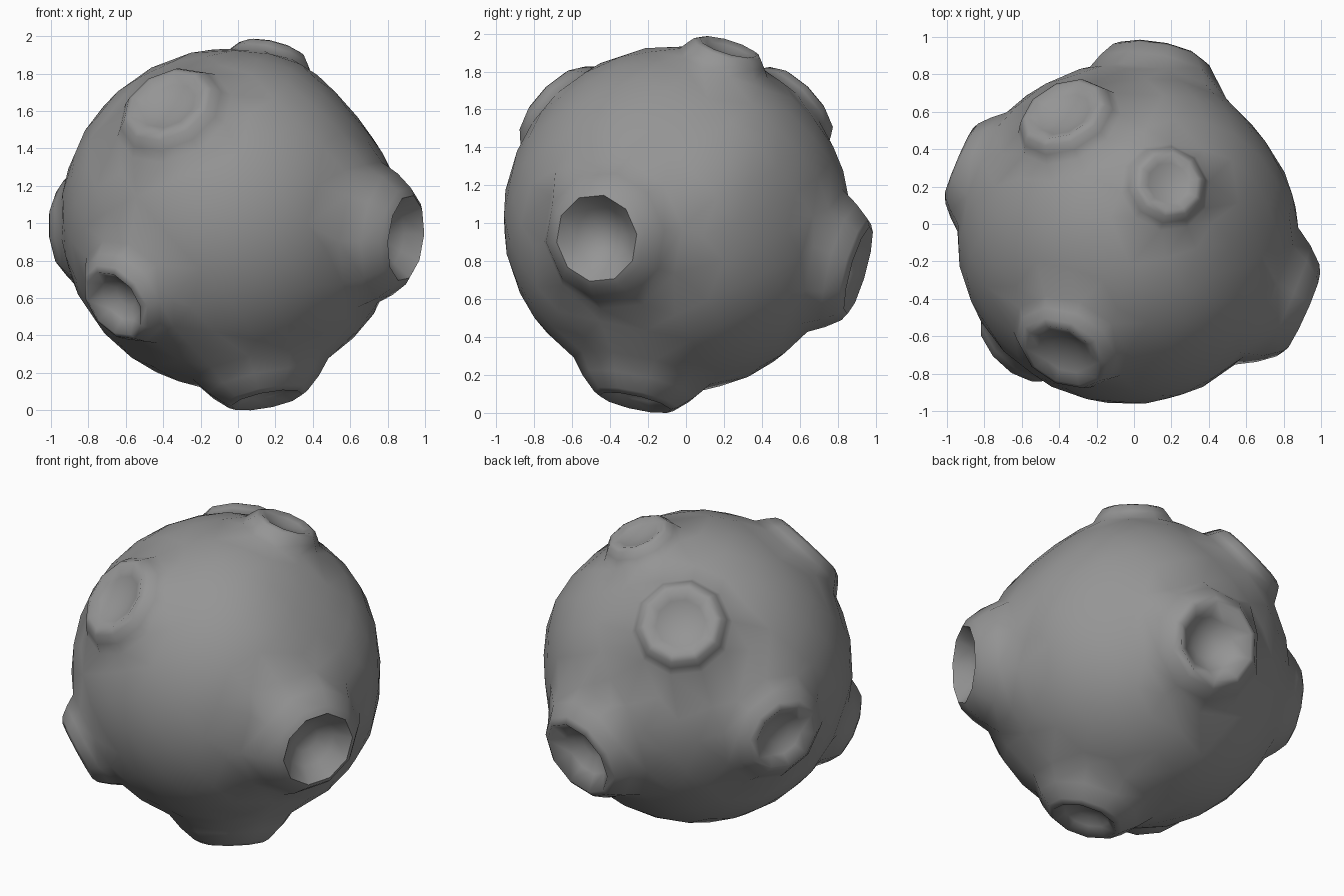
import bpy, bmesh, math
from mathutils import Vector

if "Cube" in bpy.data.objects:
    bpy.data.objects.remove(bpy.data.objects["Cube"])

CENTRE = Vector((-0.035, -0.05, 1.03))
RADIUS = 0.915
SIDES = 10
BASE_POINTS = 300

# Craters: direction, rim angle, rim height, bowl depth, skirt width factor
CRATERS = [
    ((0.91, -0.41, -0.10), 0.235, 0.14, 0.16, 1.95),
    ((0.19, -0.22, -0.98), 0.20, 0.115, 0.09, 2.1),
    ((-0.65, -0.65, -0.47), 0.20, 0.10, 0.12, 1.75),
    ((-0.34, -0.64, 0.61), 0.23, 0.075, 0.07, 1.6),
    ((-0.35, 0.66, 0.63), 0.22, 0.08, 0.07, 1.5),
    ((-0.90, 0.38, -0.07), 0.21, 0.085, 0.09, 1.85),
    ((0.17, 0.95, -0.27), 0.245, 0.125, 0.16, 1.8),
    ((0.23, 0.28, 0.93), 0.17, 0.07, 0.04, 1.6),
]

# Broad shallow hollows in the body: direction, depth, angular width
HOLLOWS = [
    (Vector((0.78, -0.05, 0.61)), 0.05, 0.6),
    (Vector((0.75, 0.65, 0.0)), 0.03, 0.6),
]


def body_radius(direction):
    """Radius of the bare rock in a direction."""
    radius = RADIUS
    for middle, depth, width in HOLLOWS:
        t = min(direction.angle(middle) / width, 1)
        radius -= depth * (1 - t * t) ** 2
    return radius


def ring(axis, angle):
    """Unit directions evenly spaced around an axis."""
    side = axis.orthogonal().normalized()
    up = axis.cross(side)
    for i in range(SIDES):
        t = math.tau * i / SIDES
        around = side * math.cos(t) + up * math.sin(t)
        yield axis * math.cos(angle) + around * math.sin(angle)


# Crater points: skirt, flank, rounded lip, bowl wall, floor and middle
points = []
axes = []
for direction, rim, height, depth, skirt in CRATERS:
    axis = Vector(direction).normalized()
    axes.append((axis, rim * skirt + 0.08))
    floor = height - depth
    profile = [
        (skirt, 0.0),
        ((1.1 + skirt) / 2, height * 0.48),
        (1.13, height * 0.9),
        (0.95, height),
        (0.7, height - depth * 0.6),
        (0.38, floor),
    ]
    for scale, lift in profile:
        points += [(d, body_radius(d) + lift) for d in ring(axis, rim * scale)]
    points.append((axis, body_radius(axis) + floor - 0.01))

# Body points: even spiral over the ball, leaving the craters free
golden = math.pi * (3 - math.sqrt(5))
for i in range(BASE_POINTS):
    z = 1 - (2 * i + 1) / BASE_POINTS
    r = math.sqrt(1 - z * z)
    d = Vector((r * math.cos(golden * i), r * math.sin(golden * i), z))
    if all(d.angle(axis) > reach for axis, reach in axes):
        points.append((d, body_radius(d)))

# Skin the unit ball, then push each point out to its own radius
bm = bmesh.new()
radius_of = {}
for d, radius in points:
    radius_of[bm.verts.new(d)] = radius
bmesh.ops.convex_hull(bm, input=bm.verts[:])
for v in bm.verts:
    v.co = CENTRE + v.co.normalized() * radius_of[v]
bmesh.ops.recalc_face_normals(bm, faces=bm.faces[:])

# Rest the rock on the ground
lowest = min(v.co.z for v in bm.verts)
bmesh.ops.translate(bm, verts=bm.verts[:], vec=(0, 0, -lowest))

mesh = bpy.data.meshes.new("cratered_rock")
bm.to_mesh(mesh)
bm.free()
rock = bpy.data.objects.new("cratered_rock", mesh)
bpy.context.collection.objects.link(rock)

# Plain grey stone
stone = bpy.data.materials.new("grey_stone")
stone.use_nodes = True
grey = (0.3, 0.3, 0.3, 1.0)
stone.diffuse_color = grey
stone.node_tree.nodes["Principled BSDF"].inputs["Base Color"].default_value = grey
mesh.materials.append(stone)

bpy.context.view_layer.objects.active = rock
rock.select_set(True)
bpy.ops.object.shade_smooth_by_angle(angle=math.radians(80))
